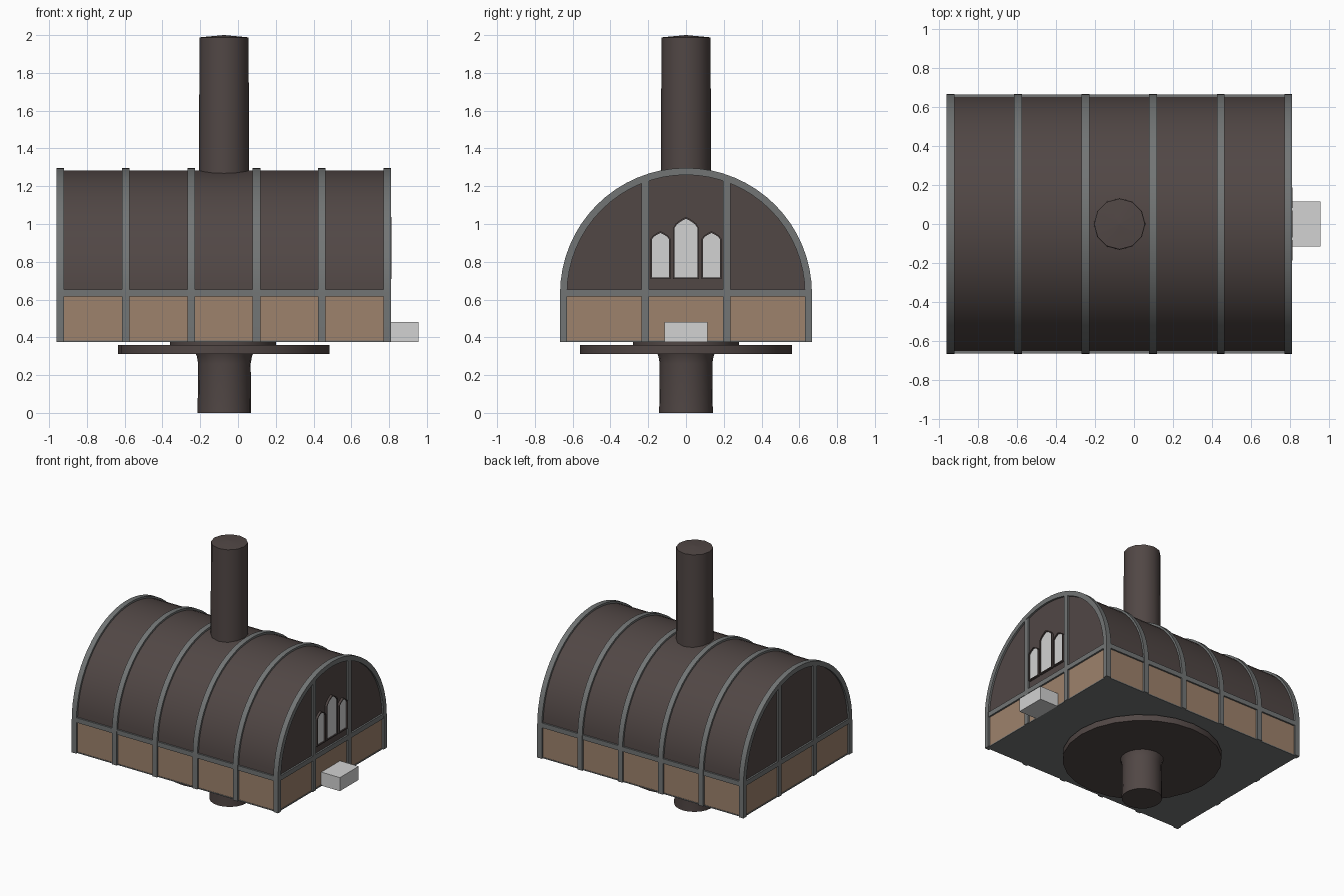
import bpy, bmesh, math
from mathutils import Vector

if "Cube" in bpy.data.objects:
    bpy.data.objects.remove(bpy.data.objects["Cube"])


def lin(c):
    return c / 12.92 if c <= 0.04045 else ((c + 0.055) / 1.055) ** 2.4


def material(name, r, g, b):
    m = bpy.data.materials.new(name)
    m.diffuse_color = (lin(r / 255), lin(g / 255), lin(b / 255), 1)
    m.use_nodes = True
    m.node_tree.nodes["Principled BSDF"].inputs["Base Color"].default_value = m.diffuse_color
    return m


BROWN = material("dark brown", 81, 71, 69)
TAN = material("tan panel", 157, 130, 108)
GREY = material("steel grey", 114, 117, 117)
PALE = material("pale grey", 210, 210, 210)


def finish(bm, name, mat):
    bmesh.ops.recalc_face_normals(bm, faces=bm.faces)
    me = bpy.data.meshes.new(name)
    bm.to_mesh(me)
    bm.free()
    me.materials.append(mat)
    me.polygons.foreach_set("use_smooth", [True] * len(me.polygons))
    me.set_sharp_from_angle(angle=math.radians(32))
    ob = bpy.data.objects.new(name, me)
    bpy.context.collection.objects.link(ob)
    return ob


def extrude_x(bm, faces, depth):
    res = bmesh.ops.extrude_face_region(bm, geom=faces)
    vs = [v for v in res["geom"] if isinstance(v, bmesh.types.BMVert)]
    bmesh.ops.translate(bm, verts=vs, vec=Vector((depth, 0, 0)))


def prism(name, pts, x0, x1, mat):
    """Solid from a (y, z) profile, extruded along x."""
    bm = bmesh.new()
    f = bm.faces.new([bm.verts.new((x0, y, z)) for y, z in pts])
    extrude_x(bm, [f], x1 - x0)
    return finish(bm, name, mat)


def band(name, outer, inner, x0, x1, mat, closed=False):
    """Strip between two (y, z) outlines, extruded along x."""
    bm = bmesh.new()
    a = [bm.verts.new((x0, y, z)) for y, z in outer]
    b = [bm.verts.new((x0, y, z)) for y, z in inner]
    n = len(a)
    fs = [bm.faces.new((a[i], a[(i + 1) % n], b[(i + 1) % n], b[i]))
          for i in range(n if closed else n - 1)]
    extrude_x(bm, fs, x1 - x0)
    return finish(bm, name, mat)


def box(name, x0, x1, y0, y1, z0, z1, mat):
    return prism(name, [(y0, z0), (y1, z0), (y1, z1), (y0, z1)], x0, x1, mat)


def lathe(name, cx, rings, n, mat):
    """Closed turned solid from (radius, z) rings."""
    bm = bmesh.new()
    loops = [[bm.verts.new((cx + r * math.cos(2 * math.pi * i / n),
                            r * math.sin(2 * math.pi * i / n), z))
              for i in range(n)] for r, z in rings]
    for p, q in zip(loops, loops[1:]):
        for i in range(n):
            bm.faces.new((p[i], p[(i + 1) % n], q[(i + 1) % n], q[i]))
    bm.faces.new(loops[0])
    bm.faces.new(loops[-1])
    return finish(bm, name, mat)


BASE, SPRING, X0, X1 = 0.375, 0.63, -0.96, 0.81


def arch(r, n=32):
    return [(r * math.cos(math.pi * i / n), SPRING + r * math.sin(math.pi * i / n))
            for i in range(n + 1)]


def hoop(r):
    return [(r, BASE)] + arch(r) + [(-r, BASE)]


# main body: panelled walls, vaulted roof, floor
box("lower_walls", X0 + 0.015, X1 - 0.015, -0.652, 0.652, BASE + 0.004, SPRING, TAN)
prism("vaulted_roof", arch(0.652), X0 + 0.015, X1 - 0.015, BROWN)
box("floor", X0 + 0.01, X1 - 0.01, -0.655, 0.655, BASE, BASE + 0.008, GREY)

# hoops with legs
for i in range(6):
    x = -0.94 + i * 0.346
    band(f"hoop_{i + 1}", hoop(0.667), hoop(0.63), x - 0.02, x + 0.02, GREY)

# side rails, end rails and end posts
for s, side in ((-1, "front"), (1, "back")):
    box(f"{side}_rail", X0 + 0.01, X1 - 0.01, *sorted((s * 0.63, s * 0.664)), 0.615, 0.652, GREY)
for x, end in ((X0 + 0.002, "left"), (X1 - 0.032, "right")):
    box(f"{end}_end_rail", x, x + 0.03, -0.64, 0.64, 0.615, 0.652, GREY)
    for y in (-0.216, 0.216):
        box(f"{end}_end_post", x, x + 0.03, y - 0.02, y + 0.02, BASE, 1.24, GREY)


def lancet(cy, w, z0, spring, top, n=5):
    half = [(w * (1 - k / n), spring + (top - spring) * (k / n) ** 0.62) for k in range(n)]
    pts = [(w, z0)] + half + [(0, top)] + [(-y, z) for y, z in reversed(half)] + [(-w, z0)]
    return [(cy + y, z) for y, z in pts]


# pointed windows on the right end, each with a thin dark frame
for cy, w, sp, top in ((-0.135, 0.045, 0.92, 0.952), (0, 0.06, 0.98, 1.028), (0.135, 0.045, 0.92, 0.952)):
    pane = lancet(cy, w, 0.717, sp, top)
    prism("window_pane", pane, 0.794, 0.803, PALE)
    band("window_frame", lancet(cy, w + 0.008, 0.709, sp, top + 0.01), pane,
         0.794, 0.812, BROWN, closed=True)

# doorstep block
box("doorstep", 0.79, 0.955, -0.115, 0.115, BASE, 0.48, PALE)

# chimney and pedestal
lathe("chimney", -0.074, [(0.133, 1.2), (0.130, 1.988), (0.002, 2.0)], 12, BROWN)
lathe("pedestal_column", -0.072, [(0.142, 0), (0.139, 0.26), (0.146, 0.30), (0.155, 0.32)], 20, BROWN)
lathe("turntable_disc", -0.075, [(0.56, 0.313), (0.56, 0.36)], 24, BROWN)
lathe("turntable_hub", -0.08, [(0.28, 0.35), (0.28, 0.38)], 24, BROWN)
